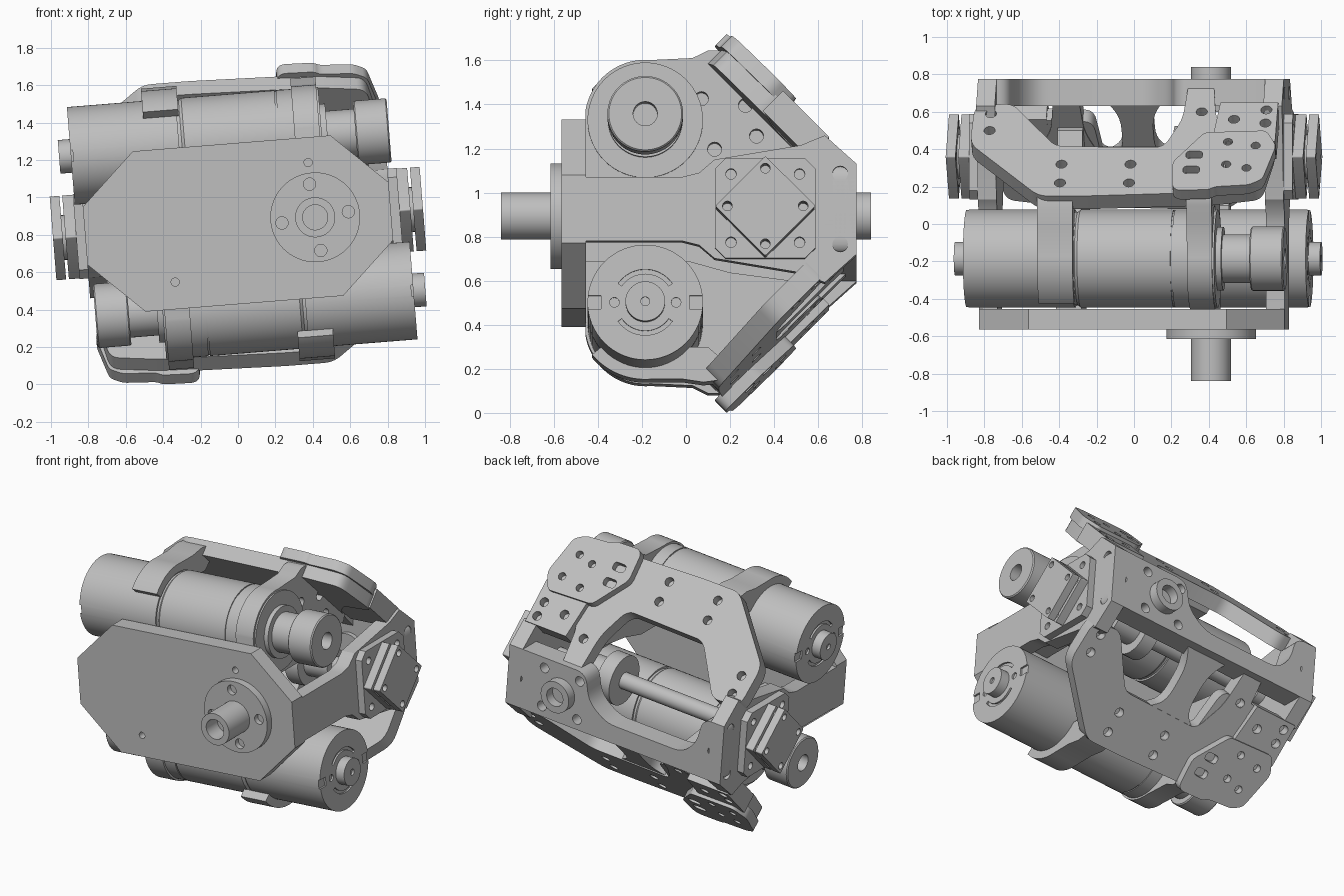
import bpy, bmesh, math
from mathutils import Matrix

if "Cube" in bpy.data.objects:
    bpy.data.objects.remove(bpy.data.objects["Cube"])

grey = bpy.data.materials.new("machined_grey")
grey.use_nodes = True
COLOUR = (0.52, 0.52, 0.52, 1)
grey.diffuse_color = COLOUR
grey.node_tree.nodes["Principled BSDF"].inputs["Base Color"].default_value = COLOUR

K = math.sqrt(0.5)
MY, MZ, MR = -0.185, 0.432, 0.262      # motor axis and radius
HALF_TURN = Matrix.Rotation(math.pi, 4, 'Y')
parts = []


# frames turn a profile point and a depth into a position
def along_x(p, d):
    return (d, p[0], p[1])


def along_y(p, d):
    return (p[0], d, p[1])


def slope(c):
    return lambda p, d: (p[0], p[1] - d * K, c - p[1] - d * K)


def make(name, verts, faces):
    mesh = bpy.data.meshes.new(name)
    bm = bmesh.new()
    vs = [bm.verts.new(v) for v in verts]
    for f in faces:
        bm.faces.new([vs[i] for i in f])
    bmesh.ops.recalc_face_normals(bm, faces=bm.faces)
    bm.to_mesh(mesh)
    bm.free()
    mesh.materials.append(grey)
    ob = bpy.data.objects.new(name, mesh)
    bpy.context.collection.objects.link(ob)
    parts.append(ob)
    return ob


def prism(name, frame, pts, d0, d1):
    n = len(pts)
    verts = [frame(p, d) for d in (d0, d1) for p in pts]
    sides = [(i, (i + 1) % n, n + (i + 1) % n, n + i) for i in range(n)]
    return make(name, verts, [range(n), range(n, 2 * n)] + sides)


def lathe(name, profile, y, z, n=64):
    """Turn (x, radius) points about an axis along x; both ends close flat."""
    verts = [(x, y + r * math.cos(2 * math.pi * i / n), z + r * math.sin(2 * math.pi * i / n))
             for x, r in profile for i in range(n)]
    m = len(profile)
    faces = [(j * n + i, j * n + (i + 1) % n, (j + 1) * n + (i + 1) % n, (j + 1) * n + i)
             for j in range(m - 1) for i in range(n)]
    return make(name, verts, faces + [range(n), range((m - 1) * n, m * n)])


def circle(a, b, r, squash=1, n=32):
    return [(a + r * math.cos(2 * math.pi * i / n), b + squash * r * math.sin(2 * math.pi * i / n))
            for i in range(n)]


def arc(a, b, r, start, end, n=24):
    angles = [math.radians(start + (end - start) * i / n) for i in range(n + 1)]
    return [(a + r * math.cos(t), b + r * math.sin(t)) for t in angles]


def fillet(pts, size, steps=5):
    """Round every corner with a small quadratic curve."""
    out = []
    for i, (px, py) in enumerate(pts):
        ends = []
        for qx, qy in (pts[i - 1], pts[(i + 1) % len(pts)]):
            length = math.hypot(qx - px, qy - py)
            t = min(size, length * 0.45) / length
            ends.append((px + (qx - px) * t, py + (qy - py) * t))
        (ax, ay), (bx, by) = ends
        for s in range(steps + 1):
            t = s / steps
            f, g, h = (1 - t) ** 2, 2 * t * (1 - t), t * t
            out.append((f * ax + g * px + h * bx, f * ay + g * py + h * by))
    return out


def cut(ob, frame, outlines, d0, d1):
    tools = []
    for pts in outlines:
        tool = prism("cutter", frame, pts, d0, d1)
        parts.remove(tool)
        tool.hide_render = True
        mod = ob.modifiers.new("cut", 'BOOLEAN')
        mod.operation, mod.solver, mod.object = 'DIFFERENCE', 'EXACT', tool
        tools.append(tool)
    bpy.context.view_layer.update()
    dg = bpy.context.evaluated_depsgraph_get()
    mesh = bpy.data.meshes.new_from_object(ob.evaluated_get(dg))
    ob.modifiers.clear()
    ob.data = mesh
    for tool in tools:
        bpy.data.objects.remove(tool)


def slope_holes(spots, r=0.03):
    return [circle(u, y, r, K, 20) for u, y in spots]


def ring_holes(a, b, ring, r, turn=0):
    return [circle(*p, r, n=20) for p in arc(a, b, ring, turn, turn + 270, 3)]


# ---- upper drive unit, repeated below by a half turn ----
motor = lathe("motor", [(-0.862, MR), (-0.28, MR), (-0.28, 0.25), (-0.265, 0.25), (-0.25, MR),
                        (0.25, MR), (0.25, 0.256), (0.258, 0.256), (0.258, MR), (0.485, MR)], MY, MZ)
slots = [arc(MY, MZ, 0.15, s, s + 110) + arc(MY, MZ, 0.13, s + 110, s) for s in (35, 215)]
slots += [circle(MY + s * 0.14, MZ, 0.022, n=16) for s in (-1, 1)]
slots += [[(MY + s * 0.2, MZ - 0.03), (MY + s * 0.28, MZ - 0.03),
           (MY + s * 0.28, MZ + 0.03), (MY + s * 0.2, MZ + 0.03)] for s in (-1, 1)]
cut(motor, along_x, slots, -0.9, -0.85)
rear = lathe("motor_rear_bearing", [(-0.85, 0.09), (-0.925, 0.09), (-0.925, 0.02), (-0.91, 0.02)], MY, MZ, 40)
pulley = lathe("pulley", [(0.46, 0.17), (0.515, 0.17), (0.515, 0.13), (0.665, 0.13), (0.665, 0.165),
                          (0.672, 0.172), (0.838, 0.172), (0.845, 0.165), (0.845, 0.055), (0.75, 0.055)], MY, MZ)

mount = prism("motor_mount", along_x,
              [(-0.455, 0.15)] + arc(MY, MZ, 0.275, 170, 85)
              + [(0.03, 0.715), (0.1, 0.75), (0.15, 0.75), (0.55, 0.35),
                 (0.5, 0.24), (0.2, 0.2), (0.02, 0.15)], 0.34, 0.475)
cut(mount, along_x, [circle(y, z, 0.032, n=20) for y, z in
                     ((0.07, 0.53), (0.27, 0.5), (0.32, 0.36), (0.13, 0.3))], 0.4, 0.5)
shifted = (motor, rear, pulley, mount)

prism("motor_strap", along_x, arc(MY, MZ, 0.315, 140, 85) + [(-0.02, 0.745), (0.08, 0.76), (0.15, 0.75),
      (0.17, 0.66), (0.1, 0.6)] + arc(MY, MZ, 0.26, 40, 140), -0.46, -0.27)

frame = prism("sloped_frame", slope(0.93), fillet(
    [(-0.83, 0.63), (-0.63, 0.645), (-0.38, 0.415), (0.2, 0.41), (0.29, 0.56), (0.31, 0.77),
     (0.44, 0.77), (0.47, 0.56), (0.56, 0.46), (0.8, 0.44), (0.74, 0.2), (0.48, 0.17),
     (-0.2, 0.15), (-0.45, 0.15), (-0.84, 0.43)], 0.05), 0, 0.1)
cut(frame, slope(0.93), slope_holes([(-0.74, 0.5), (-0.74, 0.59), (-0.34, 0.32), (-0.34, 0.22),
                                     (0.03, 0.32), (0.03, 0.22), (0.39, 0.6)]), -0.05, 0.06)

pad = prism("raised_pad", slope(1.01), fillet(
    [(0.27, 0.2), (0.26, 0.33), (0.42, 0.49), (0.75, 0.5), (0.81, 0.42), (0.75, 0.24),
     (0.68, 0.21), (0.5, 0.2), (0.47, 0.185), (0.3, 0.18)], 0.025), 0, 0.07)
cut(pad, slope(1.01), slope_holes([(0.55, 0.44), (0.55, 0.32), (0.7, 0.42), (0.66, 0.3)], 0.025)
    + [fillet([(u - 0.045, y - 0.02), (u + 0.045, y - 0.02), (u + 0.045, y + 0.02), (u - 0.045, y + 0.02)], 0.025)
       for u, y in ((0.375, 0.37), (0.365, 0.29))], -0.05, 0.05)

lug = prism("side_lug", slope(0.98), [(0.46, 0.44), (0.8, 0.44), (0.8, 0.65), (0.49, 0.65)], 0, 0.13)
cut(lug, slope(0.98), slope_holes([(0.74, 0.54), (0.74, 0.61), (0.57, 0.56)]), -0.05, 0.06)

# ---- side wall with its joint plates, repeated on the other side ----
edge = [(-0.56, 0.145), (-0.02, 0.145), (0.06, 0.165), (0.13, 0.225), (0.52, 0.29), (0.63, 0.335), (0.775, 0.205)]
wall = prism("side_wall", along_x, edge + [(y, -z) for y, z in reversed(edge)], 0.72, 0.82)
cut(wall, along_x, [circle(0.7, s * 0.16, 0.035, n=20) for s in (-1, 1)], 0.76, 0.9)

PY = 0.36
c, h = 0.18, 0.228
block = prism("joint_block", along_x, [(PY + a, b) for a, b in (
    (-h, -c), (-c, -h), (c, -h), (h, -c), (h, c), (c, h), (-c, h), (-h, c))], 0.8, 0.868)
cut(block, along_x, ring_holes(PY, 0, 0.22, 0.024, 45), 0.83, 0.9)
for name, x0, x1 in (("inner_joint_plate", 0.862, 0.925), ("outer_joint_plate", 0.94, 0.992)):
    plate = prism(name, along_x, fillet([(PY - h, 0), (PY, -h), (PY + h, 0), (PY, h)], 0.01), x0, x1)
    cut(plate, along_x, ring_holes(PY, 0, 0.172, 0.022), x0 - 0.1, x1 + 0.1)
prism("joint_core", along_x, circle(PY, 0, 0.12), 0.9, 0.96)

# repeat everything so far by a half turn about y; the lower motor sits slightly further along
for ob in list(parts):
    twin = ob.copy()
    twin.data = ob.data.copy()
    twin.data.transform(HALF_TURN)
    if ob in shifted:
        twin.data.transform(Matrix.Translation((0.045, 0, 0)))
    twin.name = "opposite_" + ob.name
    bpy.context.collection.objects.link(twin)
    parts.append(twin)

# ---- front plate with output flange and shaft ----
front = prism("front_plate", along_y, [(-0.53, 0.43), (0.53, 0.43), (0.82, 0.155), (0.82, -0.155),
                                       (0.53, -0.43), (-0.53, -0.43), (-0.82, -0.155), (-0.82, 0.155)], -0.565, -0.455)
cut(front, along_y, [circle(0.4, 0.295, 0.022, n=16), circle(-0.36, -0.285, 0.022, n=16)], -0.6, -0.5)

SX = 0.414
flange = prism("output_flange", along_y, circle(SX, 0, 0.24, n=64), -0.615, -0.56)
cut(flange, along_y, ring_holes(SX, 0, 0.18, 0.033, 5), -0.7, -0.58)
shaft = prism("output_shaft", along_y, circle(SX, 0, 0.107, n=48), -0.84, -0.6)
cut(shaft, along_y, [circle(SX, 0, 0.067)], -0.9, -0.72)

# ---- back plate: bearing housing, low beam and end block ----
back = prism("back_plate", along_y, fillet(
    [(0.82, 0.205), (0.6, 0.205), (0.24, 0.205), (0.2, 0.02), (0.06, -0.08), (-0.52, -0.08),
     (-0.62, 0.02), (-0.66, 0.205), (-0.82, 0.205), (-0.82, -0.205), (0.82, -0.205)], 0.07), 0.63, 0.775)
cut(back, along_y, ring_holes(SX, 0, 0.19, 0.033, 45)
    + [circle(s * 0.74, 0, 0.03, n=20) for s in (-1, 1)], 0.7, 0.9)
boss = prism("back_boss", along_y, circle(SX, 0, 0.107, n=48), 0.6, 0.84)
cut(boss, along_y, [circle(SX, 0, 0.062)], 0.7, 0.9)

# ---- cross shaft, hub, lower strut and web inside the frame ----
lathe("cross_shaft", [(-0.75, 0.075), (-0.66, 0.075), (-0.66, 0.055), (0.75, 0.055)], PY, 0, 32)
lathe("drive_hub", [(0.22, 0.165), (0.32, 0.165), (0.32, 0.1), (0.5, 0.1)], PY, 0, 48)
strut = prism("lower_strut", slope(0.92), fillet(
    [(-0.2, 0.39), (-0.08, 0.45), (-0.08, 0.64), (-0.18, 0.76), (0.2, 0.76), (0.09, 0.64),
     (0.09, 0.45), (0.2, 0.39)], 0.07), 0, 0.09)
web = prism("lower_web", slope(0.925), fillet(
    [(0.2, 0.38), (0.24, 0.61), (0.52, 0.62), (0.6, 0.4)], 0.05), 0, 0.09)
cut(web, slope(0.925), slope_holes([(0.39, 0.6)]), -0.05, 0.06)
for ob in (strut, web):
    ob.data.transform(HALF_TURN)

# ---- tilt the whole unit, stand it on the ground and shade it ----
place = Matrix.Translation((0, 0, 0.86)) @ Matrix.Rotation(math.radians(-4.6), 4, 'Y')
for ob in parts:
    ob.data.transform(place)
    ob.select_set(True)
bpy.context.view_layer.objects.active = parts[0]
bpy.ops.object.shade_smooth_by_angle(angle=math.radians(30))
